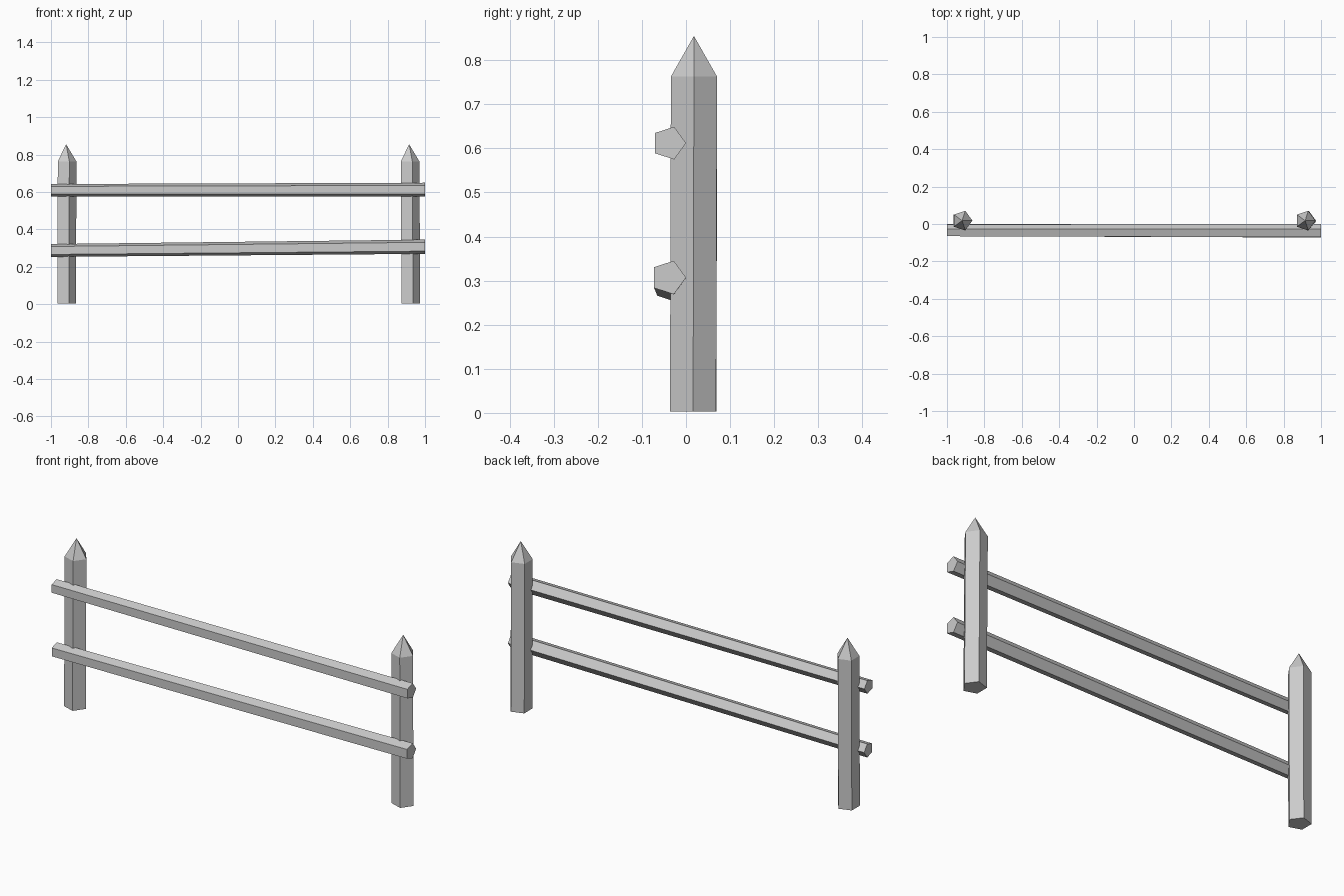
import bpy, bmesh, math
from mathutils import Vector

if "Cube" in bpy.data.objects:
    bpy.data.objects.remove(bpy.data.objects["Cube"])

wood = bpy.data.materials.new("weathered_grey")
wood.diffuse_color = (0.6, 0.6, 0.6, 1)
wood.use_nodes = True
wood.node_tree.nodes["Principled BSDF"].inputs["Base Color"].default_value = wood.diffuse_color


def finish(name, bm):
    bmesh.ops.recalc_face_normals(bm, faces=bm.faces)
    mesh = bpy.data.meshes.new(name)
    bm.to_mesh(mesh)
    bm.free()
    mesh.materials.append(wood)
    bpy.context.collection.objects.link(bpy.data.objects.new(name, mesh))


def pentagon(bm, center, u, v, r):
    """Five-sided ring with its first corner along u."""
    angles = [math.tau * i / 5 for i in range(5)]
    return [bm.verts.new(Vector(center) + r * (Vector(u) * math.cos(a) + Vector(v) * math.sin(a)))
            for a in angles]


def prism(bm, a, b):
    for i in range(5):
        j = (i + 1) % 5
        bm.faces.new((a[i], a[j], b[j], b[i]))
    bm.faces.new(a)


# Upright posts with pointed tops
def post(name, foot, shoulder, tip):
    bm = bmesh.new()
    x, y = (1, 0, 0), (0, 1, 0)
    low = pentagon(bm, foot, x, y, 0.055)
    high = pentagon(bm, shoulder, x, y, 0.055)
    prism(bm, low, high)
    apex = bm.verts.new(tip)
    for i in range(5):
        bm.faces.new((high[i], high[(i + 1) % 5], apex))
    finish(name, bm)


post("left_post", (-0.921, 0.017, 0.003), (-0.919, 0.018, 0.763), (-0.919, 0.018, 0.855))
post("right_post", (0.919, 0.016, 0.003), (0.915, 0.018, 0.763), (0.915, 0.018, 0.855))


# Slightly sloping rails fixed to the front of the posts
def rail(name, left, right, r_left, r_right):
    bm = bmesh.new()
    y, z = (0, 1, 0), (0, 0, 1)
    a = pentagon(bm, (-1, *left), y, z, r_left)
    b = pentagon(bm, (1, *right), y, z, r_right)
    prism(bm, a, b)
    bm.faces.new(b)
    finish(name, bm)


rail("upper_rail", (-0.037, 0.609), (-0.039, 0.612), 0.035, 0.039)
rail("lower_rail", (-0.036, 0.287), (-0.040, 0.307), 0.036, 0.040)
